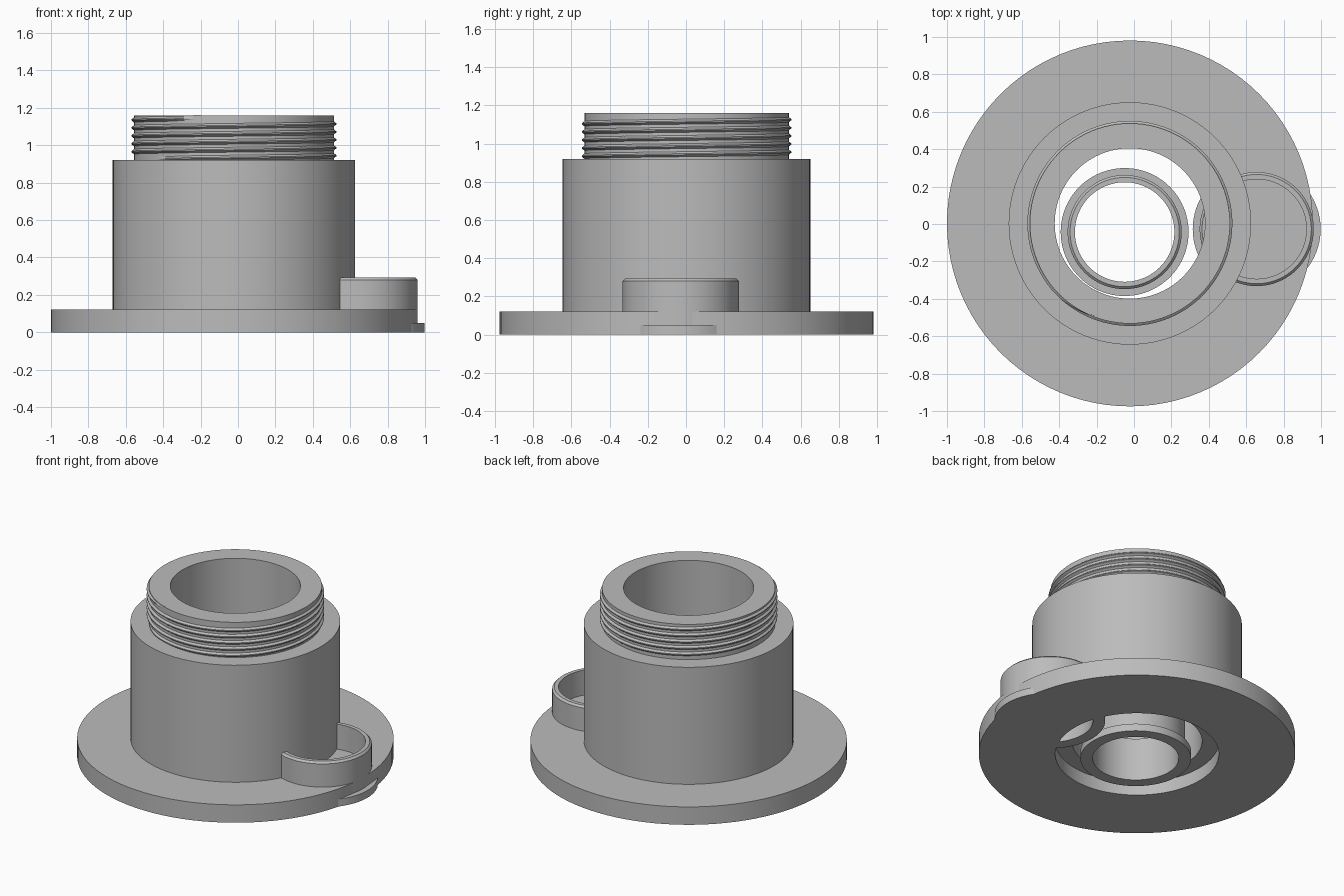
import bpy, bmesh, math

if "Cube" in bpy.data.objects:
    bpy.data.objects.remove(bpy.data.objects["Cube"])

CX, CY = -0.022, 0.003          # axis of the main body

grey = bpy.data.materials.new("plain grey")
grey.diffuse_color = (0.5, 0.5, 0.5, 1)
grey.use_nodes = True
grey.node_tree.nodes["Principled BSDF"].inputs["Base Color"].default_value = grey.diffuse_color


def finish(name, bm, smooth=True):
    bmesh.ops.recalc_face_normals(bm, faces=bm.faces)
    mesh = bpy.data.meshes.new(name)
    bm.to_mesh(mesh)
    bm.free()
    mesh.materials.append(grey)
    ob = bpy.data.objects.new(name, mesh)
    bpy.context.collection.objects.link(ob)
    if smooth:
        bpy.ops.object.select_all(action='DESELECT')
        ob.select_set(True)
        bpy.context.view_layer.objects.active = ob
        bpy.ops.object.shade_smooth_by_angle(angle=math.radians(25))
    return ob


def lathe(name, profile, cx, cy, n=96):
    """Spin a closed (radius, height) profile about a vertical axis."""
    bm = bmesh.new()
    rings = []
    for i in range(n):
        a = 2 * math.pi * i / n
        rings.append([bm.verts.new((cx + r * math.cos(a), cy + r * math.sin(a), z))
                      for r, z in profile])
    m = len(profile)
    for i in range(n):
        p, q = rings[i], rings[(i + 1) % n]
        for j in range(m):
            k = (j + 1) % m
            bm.faces.new((p[j], q[j], q[k], p[k]))
    return finish(name, bm)


# Flanged body with a wider recess at the bottom of the bore
body = lathe("flanged_body", [
    (0.506, 0), (0.978, 0), (0.978, 0.122), (0.648, 0.122), (0.648, 0.92),
    (0.535, 0.92), (0.535, 1.16), (0.402, 1.16), (0.402, 0.09), (0.506, 0.09)],
    CX, CY)

# Shallow flat notch in the flange rim
ang = math.atan2(-0.835, -0.49)
bm = bmesh.new()
bmesh.ops.create_cube(bm, size=1)
for v in bm.verts:
    x, y, z = v.co.x * 0.1 + 0.966 + 0.05, v.co.y * 0.14, v.co.z * 0.1 + 0.115
    v.co = (CX + x * math.cos(ang) - y * math.sin(ang),
            CY + x * math.sin(ang) + y * math.cos(ang), z)
cutter = finish("notch_cutter", bm, False)
cutter.hide_render = True
cutter.hide_viewport = True
cut = body.modifiers.new("notch", 'BOOLEAN')
cut.operation = 'DIFFERENCE'
cut.solver = 'EXACT'
cut.object = cutter

# Screw thread: a V-shaped ridge wound up the neck
bm = bmesh.new()
pitch, per_turn, turns = 0.0425, 96, 5.1
end_angle, end_z = math.radians(-109.5), 1.144
steps = int(turns * per_turn)
prev = None
for i in range(steps + 1):
    back = (steps - i) / per_turn
    a = end_angle - back * 2 * math.pi
    z = end_z - back * pitch
    grow = min(1, i / 6, (steps - i) / 6)
    section = ((0.53, z - 0.017), (0.533 + 0.015 * grow, z - 0.003),
               (0.533 + 0.015 * grow, z + 0.003), (0.53, z + 0.017))
    ring = [bm.verts.new((CX + r * math.cos(a), CY + r * math.sin(a), h))
            for r, h in section]
    if prev:
        for j in range(4):
            k = (j + 1) % 4
            bm.faces.new((prev[j], ring[j], ring[k], prev[k]))
    else:
        bm.faces.new(ring)
    prev = ring
bm.faces.new(prev)
finish("screw_thread", bm)

# Two identical flanged collars: one in the bore, one set into the flange
collar = [(0.266, 0), (0.342, 0), (0.342, 0.05), (0.305, 0.05),
          (0.305, 0.28), (0.292, 0.293), (0.266, 0.293)]
lathe("inner_collar", collar, -0.05, -0.043)
lathe("side_collar", collar, 0.656, -0.027)
